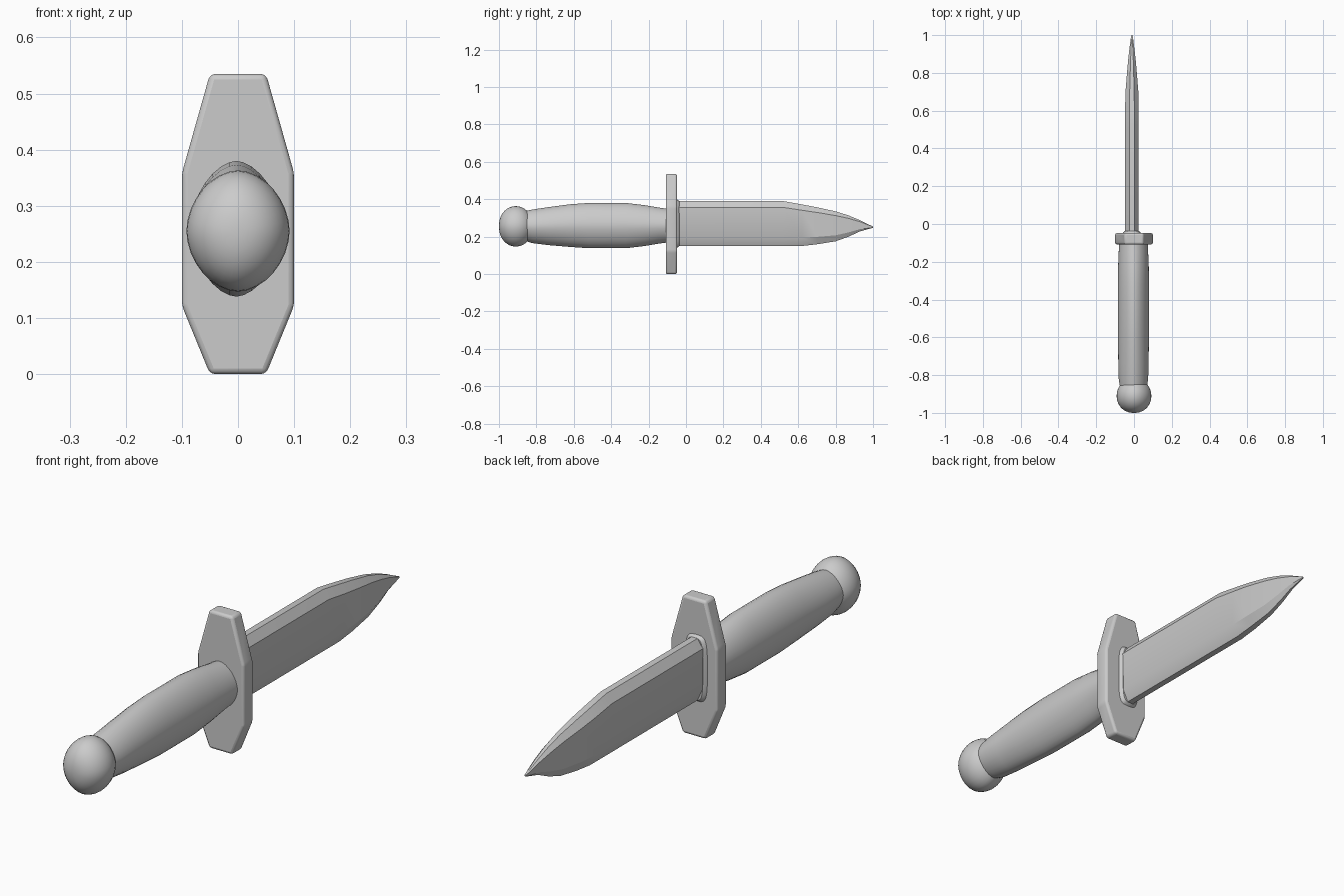
import bpy, bmesh, math

if "Cube" in bpy.data.objects:
    bpy.data.objects.remove(bpy.data.objects["Cube"])

grey = bpy.data.materials.new("plain grey")
grey.diffuse_color = (0.6, 0.6, 0.6, 1)
grey.use_nodes = True
grey.node_tree.nodes["Principled BSDF"].inputs["Base Color"].default_value = grey.diffuse_color


def finish(name, bm, angle):
    bmesh.ops.recalc_face_normals(bm, faces=bm.faces)
    mesh = bpy.data.meshes.new(name)
    bm.to_mesh(mesh)
    bm.free()
    obj = bpy.data.objects.new(name, mesh)
    bpy.context.collection.objects.link(obj)
    mesh.materials.append(grey)
    bpy.ops.object.select_all(action='DESELECT')
    obj.select_set(True)
    bpy.context.view_layer.objects.active = obj
    bpy.ops.object.shade_smooth_by_angle(angle=math.radians(angle))
    return obj


def loft(name, rings, angle):
    """Skin a list of equal-length point rings and cap both ends."""
    bm = bmesh.new()
    loops = [[bm.verts.new(p) for p in ring] for ring in rings]
    n = len(loops[0])
    for a, b in zip(loops, loops[1:]):
        for i in range(n):
            j = (i + 1) % n
            bm.faces.new((a[i], a[j], b[j], b[i]))
    bm.faces.new(loops[0])
    bm.faces.new(loops[-1])
    return finish(name, bm, angle)


def oval(y, half_width, bottom, top, power, cx=0.0, n=32):
    """Superellipse ring across the y axis; a low power gives a peaked top."""
    cz, h = (top + bottom) / 2, (top - bottom) / 2
    ring = []
    for i in range(n):
        t = 2 * math.pi * i / n
        c, s = math.cos(t), math.sin(t)
        ring.append((cx + half_width * math.copysign(abs(c) ** (2 / power), c), y,
                     cz + h * math.copysign(abs(s) ** (2 / power), s)))
    return ring


# Grip: swelling, slightly peaked tube (y, half width, bottom, top)
grip = [(-0.87, 0.07, 0.18, 0.335), (-0.82, 0.078, 0.165, 0.345),
        (-0.74, 0.08, 0.155, 0.357), (-0.62, 0.082, 0.145, 0.373),
        (-0.52, 0.083, 0.138, 0.38), (-0.32, 0.083, 0.138, 0.38),
        (-0.22, 0.081, 0.15, 0.368), (-0.15, 0.078, 0.162, 0.356),
        (-0.09, 0.076, 0.17, 0.347)]
loft("grip", [oval(y, w, b, t, 1.75, -0.003) for y, w, b, t in grip], 40)

# Pommel: rounded knob, a little taller than wide
pommel = []
for k in range(17):
    a = math.pi * (0.03 + 0.94 * k / 16)
    r = math.sin(a) ** 0.9
    pommel.append(oval(-0.91 - 0.09 * math.cos(a), 0.092 * r,
                       0.255 - 0.108 * r, 0.255 + 0.108 * r, 1.85))
loft("pommel", pommel, 50)

# Guard: flat plate with tapered ends and softened edges
outline = [(0.05, 0), (0.1, 0.122), (0.1, 0.358), (0.05, 0.535),
           (-0.05, 0.535), (-0.1, 0.358), (-0.1, 0.122), (-0.05, 0)]
guard = loft("guard", [[(x, y, z) for x, z in outline] for y in (-0.108, -0.048)], 30)
bevel = guard.modifiers.new("soft edges", 'BEVEL')
bevel.width = 0.01
bevel.segments = 3
bevel.limit_method = 'ANGLE'
bevel.angle_limit = math.radians(10)

# Blade: bevelled spine and edge, clipped point (y, half width, bottom, top)
stations = [(-0.07, 0.036, 0.15, 0.39), (0.52, 0.036, 0.15, 0.39),
            (0.62, 0.036, 0.15, 0.372), (0.7, 0.034, 0.159, 0.357),
            (0.8, 0.026, 0.175, 0.335), (0.87, 0.02, 0.2, 0.313),
            (0.93, 0.013, 0.228, 0.288), (0.97, 0.008, 0.239, 0.268),
            (1.0, 0.003, 0.247, 0.254)]
section = [(0.35, 1), (1, 0.86), (0.95, 0.2), (0.35, 0)]
section += [(-x, z) for x, z in reversed(section)]
loft("blade", [[(-0.011 + w * x, y, b + (t - b) * z) for x, z in section]
               for y, w, b, t in stations], 25)

# Collar where the blade meets the guard
loft("blade_collar", [oval(y, w, b, t, 4, -0.011) for y, w, b, t in
                      ((-0.055, 0.05, 0.138, 0.4), (-0.045, 0.046, 0.142, 0.397),
                       (-0.036, 0.036, 0.15, 0.39))], 40)
